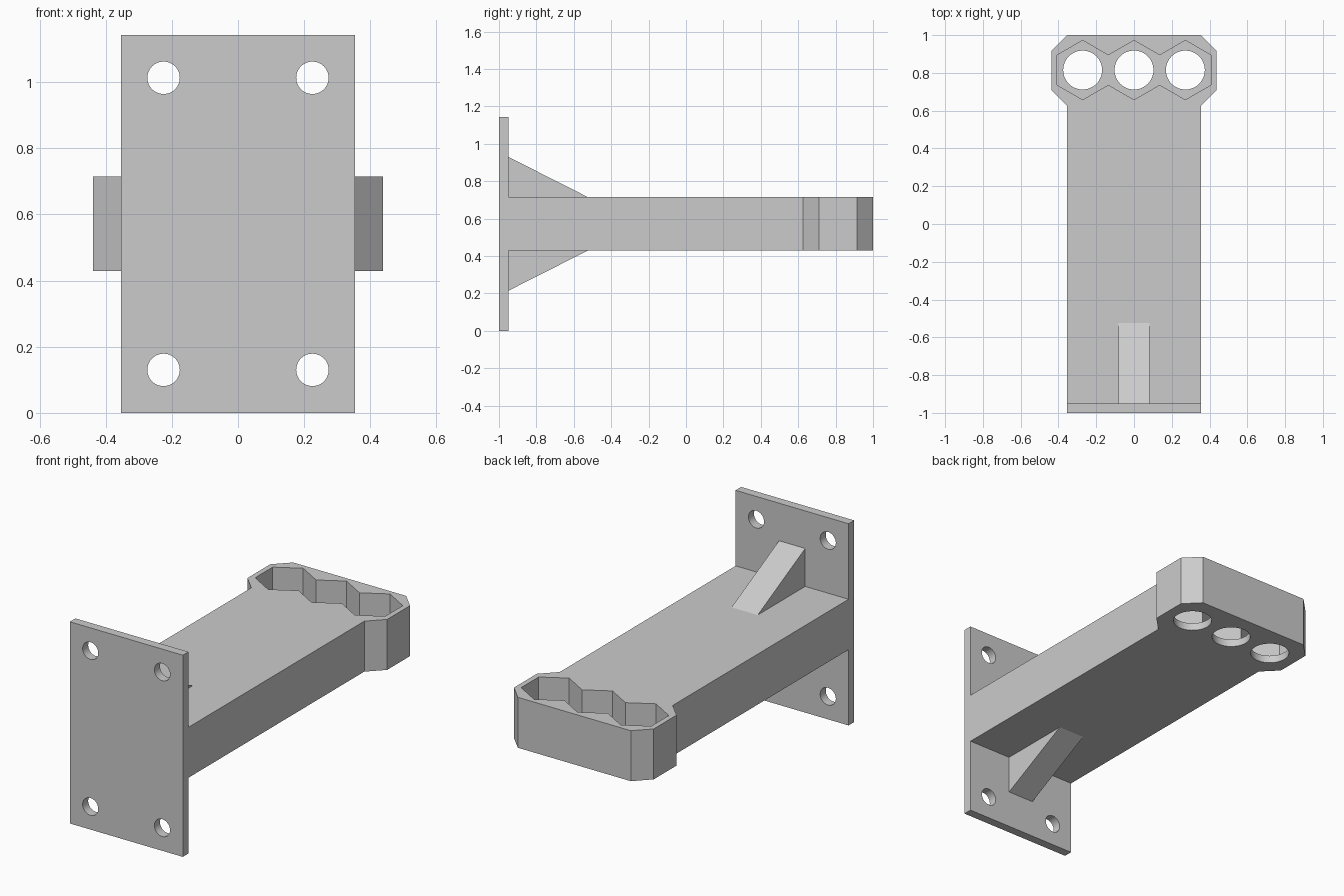
import bpy, bmesh
from math import sin, cos, pi
from mathutils import Vector

cube = bpy.data.objects.get("Cube")
if cube:
    bpy.data.objects.remove(cube, do_unlink=True)

GREY = (0.6, 0.6, 0.6, 1)
mat = bpy.data.materials.new("light grey")
mat.use_nodes = True
mat.diffuse_color = GREY
mat.node_tree.nodes["Principled BSDF"].inputs["Base Color"].default_value = GREY

HALF_W = 0.354                    # half width of plate and arm
FRONT, PLATE_BACK = -1.0, -0.95
HEIGHT = 1.143
Z0, Z1 = 0.429, 0.715             # underside and top of arm
FLOOR = 0.043                     # pocket floor thickness
HEX_R = 0.157
HEX_HALF = HEX_R * cos(pi / 6)
SOCKET_Y = 0.815


def prism(name, points, offset):
    """Extrude a closed 3D outline along an offset."""
    bm = bmesh.new()
    base = bm.faces.new([bm.verts.new(p) for p in points])
    top = bmesh.ops.extrude_face_region(bm, geom=[base])["geom"]
    bmesh.ops.translate(bm, verts=[v for v in top if isinstance(v, bmesh.types.BMVert)],
                        vec=Vector(offset))
    bmesh.ops.recalc_face_normals(bm, faces=bm.faces)
    mesh = bpy.data.meshes.new(name)
    bm.to_mesh(mesh)
    bm.free()
    mesh.materials.append(mat)
    obj = bpy.data.objects.new(name, mesh)
    bpy.context.collection.objects.link(obj)
    return obj


def circle(r, n=48):
    return [(r * cos(2 * pi * i / n), r * sin(2 * pi * i / n)) for i in range(n)]


def cut(target, cutters):
    """Subtract the cutters, then discard them."""
    bpy.context.view_layer.objects.active = target
    for c in cutters:
        c.hide_render = True
        mod = target.modifiers.new("cut", 'BOOLEAN')
        mod.operation, mod.solver, mod.object = 'DIFFERENCE', 'EXACT', c
        bpy.ops.object.modifier_apply(modifier=mod.name)
        bpy.data.objects.remove(c, do_unlink=True)


# Mounting plate with four screw holes
plate = prism("mounting_plate",
              [(-HALF_W, FRONT, 0), (HALF_W, FRONT, 0),
               (HALF_W, FRONT, HEIGHT), (-HALF_W, FRONT, HEIGHT)],
              (0, PLATE_BACK - FRONT, 0))
cut(plate, [prism("screw_hole_cutter",
                  [(x + a, FRONT - 0.1, z + b) for a, b in circle(0.049)], (0, 0.3, 0))
            for x in (-0.225, 0.225) for z in (0.13, HEIGHT - 0.13)])

# Arm with a wider, chamfered head
side = [(HALF_W, PLATE_BACK), (HALF_W, 0.625), (0.438, 0.71), (0.438, 0.915), (HALF_W, 1.0)]
outline = side + [(-x, y) for x, y in reversed(side)]
arm = prism("arm", [(x, y, Z0) for x, y in outline], (0, 0, Z1 - Z0))

# Pocket of three merged hexagons: zigzag edge mirrored front to back
zigzag = [((i - 3) * HEX_HALF, HEX_R if i % 2 else HEX_R / 2) for i in range(7)]
pocket = zigzag + [(x, -y) for x, y in reversed(zigzag)]
cutters = [prism("pocket_cutter", [(x, SOCKET_Y + y, Z0 + FLOOR) for x, y in pocket],
                 (0, 0, 0.5))]

# Round holes through the pocket floor
cutters += [prism("round_hole_cutter",
                  [(k * 2 * HEX_HALF + a, SOCKET_Y + b, Z0 - 0.1) for a, b in circle(0.103)],
                  (0, 0, 0.25)) for k in (-1, 0, 1)]
cut(arm, cutters)

# Triangular ribs above and below the arm
RIB, RIB_RISE, RIB_END = 0.082, 0.215, -0.525
for name, z, d in (("upper_rib", Z1, 1), ("lower_rib", Z0, -1)):
    prism(name, [(-RIB, PLATE_BACK, z), (-RIB, RIB_END, z),
                 (-RIB, PLATE_BACK, z + d * RIB_RISE)], (2 * RIB, 0, 0))

# Smooth the hole walls and keep the corners crisp
for obj in (plate, arm):
    bpy.ops.object.select_all(action='DESELECT')
    obj.select_set(True)
    bpy.context.view_layer.objects.active = obj
    bpy.ops.object.shade_smooth_by_angle(angle=pi / 9)
